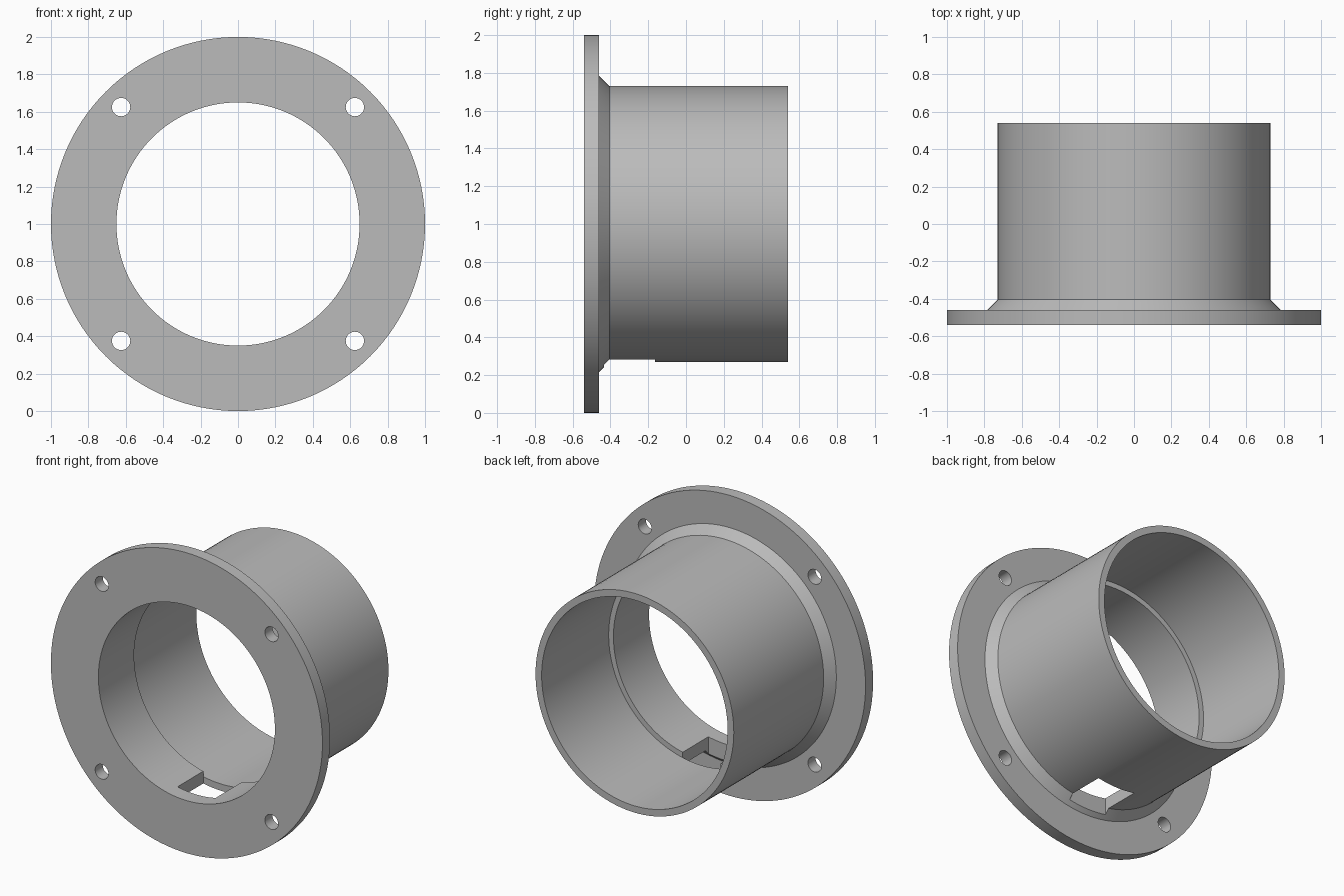
import bpy, bmesh, math
from mathutils import Matrix, Vector

if "Cube" in bpy.data.objects:
    bpy.data.objects.remove(bpy.data.objects["Cube"])

SEGMENTS = 128
# (y, radius) section of the collar, revolved about the horizontal y axis
PROFILE = [(-0.54, 0.65), (-0.54, 1.0), (-0.46, 1.0), (-0.46, 0.785),
           (-0.405, 0.73), (0.54, 0.73), (0.54, 0.685),
           (-0.165, 0.685), (-0.165, 0.65)]

grey = bpy.data.materials.new("plain grey")
grey.diffuse_color = (0.5, 0.5, 0.5, 1)
grey.use_nodes = True
grey.node_tree.nodes["Principled BSDF"].inputs["Base Color"].default_value = grey.diffuse_color


def add_object(name, bm):
    bmesh.ops.recalc_face_normals(bm, faces=bm.faces)
    mesh = bpy.data.meshes.new(name)
    bm.to_mesh(mesh)
    bm.free()
    obj = bpy.data.objects.new(name, mesh)
    bpy.context.collection.objects.link(obj)
    mesh.materials.append(grey)
    return obj


# Flange, chamfered shoulder and stepped tube in one revolved body
bm = bmesh.new()
rings = []
for i in range(SEGMENTS):
    a = 2 * math.pi * i / SEGMENTS
    rings.append([bm.verts.new((r * math.cos(a), y, 1 + r * math.sin(a)))
                  for y, r in PROFILE])
n = len(PROFILE)
for i in range(SEGMENTS):
    p, q = rings[i], rings[(i + 1) % SEGMENTS]
    for j in range(n):
        k = (j + 1) % n
        bm.faces.new((p[j], p[k], q[k], q[j]))
collar = add_object("flanged_collar", bm)

# Cutters: four bolt holes and the slot in the underside of the tube
bm = bmesh.new()
for sx in (-1, 1):
    for sz in (-1, 1):
        place = (Matrix.Translation(Vector((sx * 0.625, -0.5, 1 + sz * 0.625)))
                 @ Matrix.Rotation(math.pi / 2, 4, 'X'))
        bmesh.ops.create_cone(bm, cap_ends=True, segments=32, radius1=0.049,
                              radius2=0.049, depth=0.3, matrix=place)
slot = Matrix.Translation(Vector((0, -0.30, 0.3))) @ Matrix.Diagonal((0.28, 0.27, 0.4, 1))
bmesh.ops.create_cube(bm, size=1, matrix=slot)
cutter = add_object("hole_cutter", bm)
cutter.hide_render = True

cut = collar.modifiers.new("holes", 'BOOLEAN')
cut.operation = 'DIFFERENCE'
cut.solver = 'EXACT'
cut.object = cutter
bpy.context.view_layer.objects.active = collar
collar.select_set(True)
bpy.ops.object.modifier_apply(modifier=cut.name)
bpy.data.objects.remove(cutter)

# Smooth round walls, crisp edges
bpy.ops.object.shade_smooth_by_angle(angle=math.radians(30))
